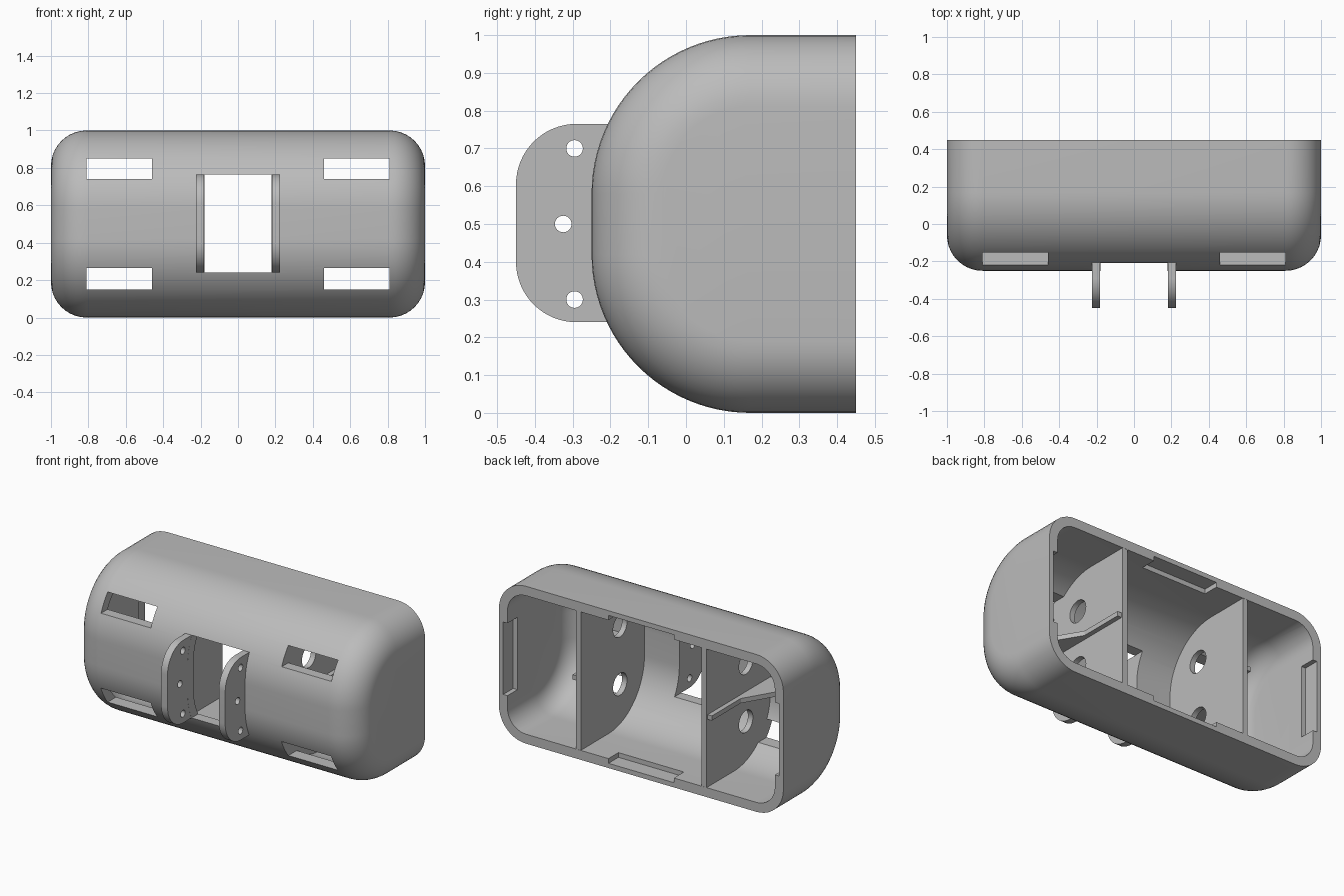
import bpy, bmesh, math
from mathutils import Vector

if "Cube" in bpy.data.objects:
    bpy.data.objects.remove(bpy.data.objects["Cube"], do_unlink=True)

grey = bpy.data.materials.new("plain_grey")
grey.use_nodes = True
grey.diffuse_color = (0.5, 0.5, 0.5, 1)
grey.node_tree.nodes["Principled BSDF"].inputs["Base Color"].default_value = (0.5, 0.5, 0.5, 1)

WALL, BACK = 0.06, 0.45
BIG, FILLET = 0.42, 0.19


def loft(name, loops):
    """Closed solid through matching loops of points."""
    bm = bmesh.new()
    rings = [[bm.verts.new(p) for p in loop] for loop in loops]
    for a, b in zip(rings, rings[1:]):
        for i in range(len(a)):
            j = (i + 1) % len(a)
            bm.faces.new((a[i], a[j], b[j], b[i]))
    bm.faces.new(rings[0])
    bm.faces.new(rings[-1])
    bmesh.ops.recalc_face_normals(bm, faces=bm.faces[:])
    mesh = bpy.data.meshes.new(name)
    bm.to_mesh(mesh)
    bm.free()
    mesh.materials.append(grey)
    obj = bpy.data.objects.new(name, mesh)
    bpy.context.collection.objects.link(obj)
    return obj


def prism_x(name, yz, x0, x1):
    return loft(name, [[(x, y, z) for y, z in yz] for x in (x0, x1)])


def box(x0, x1, y0, y1, z0, z1):
    return prism_x("cutter", [(y0, z0), (y1, z0), (y1, z1), (y0, z1)], x0, x1)


def hole(y, z, r, x0, x1, n=32):
    ring = [(y + r * math.cos(math.tau * i / n), z + r * math.sin(math.tau * i / n))
            for i in range(n)]
    return prism_x("cutter", ring, x0, x1)


def arc(cy, cz, r, a0, a1, n):
    angles = [math.radians(a0 + (a1 - a0) * i / n) for i in range(n + 1)]
    return [(cy + r * math.cos(a), cz + r * math.sin(a)) for a in angles]


def section(inset, back):
    """Side profile of the housing, shrunk by an inset."""
    r, cy = BIG - inset, BIG - 0.25
    return (arc(cy, 1 - BIG, r, 90, 180, 24) + arc(cy, BIG, r, 180, 270, 24)
            + [(back, inset), (back, 1 - inset)])


def rounded_body(name, inset, back, steps=10):
    """Profile run along x with filleted ends."""
    f, half = FILLET - inset, 1 - inset
    loops = []
    for side in (-1, 1):
        order = range(steps, -1, -1) if side < 0 else range(steps + 1)
        for i in order:
            a = math.pi / 2 * i / steps
            x = side * (half - f + f * math.sin(a))
            d = inset + f * (1 - math.cos(a))
            loops.append([(x, y, z) for y, z in section(d, back)])
    return loft(name, loops)


def cut(obj, cutters):
    bpy.context.view_layer.objects.active = obj
    for c in cutters:
        c.hide_render = True
        mod = obj.modifiers.new("cut", 'BOOLEAN')
        mod.operation = 'DIFFERENCE'
        mod.solver = 'EXACT'
        mod.object = c
        bpy.ops.object.modifier_apply(modifier=mod.name)
        bpy.data.objects.remove(c, do_unlink=True)


def finish(obj):
    bpy.ops.object.select_all(action='DESELECT')
    obj.select_set(True)
    bpy.context.view_layer.objects.active = obj
    bpy.ops.object.shade_smooth_by_angle(angle=math.radians(30))


# Hollow housing, open at the back
housing = rounded_body("housing", 0, BACK)
cutters = [rounded_body("cutter", WALL, BACK + 0.1)]
# Centre window and four front slots
cutters.append(box(-0.18, 0.18, -0.5, 0.1, 0.24, 0.765))
for s in (-1, 1):
    xs = sorted((s * 0.46, s * 0.81))
    for z0, z1 in ((0.15, 0.265), (0.74, 0.85)):
        cutters.append(box(*xs, -0.5, 0.1, z0, z1))
# Lid catch recesses inside the rim
cutters.append(box(-0.23, 0.23, 0.35, 0.6, 0.03, 0.2))
cutters.append(box(-0.23, 0.23, 0.35, 0.6, 0.8, 0.97))
cutters.append(box(0.8, 0.97, 0.35, 0.6, 0.27, 0.73))
cutters.append(box(-0.97, -0.8, 0.35, 0.6, 0.27, 0.73))
cut(housing, cutters)
finish(housing)

for s, side in ((1, "left"), (-1, "right")):
    # Divider wall with two cable holes
    divider = prism_x(side + "_divider", section(WALL - 0.01, BACK - 0.001),
                      s * 0.425, s * 0.46)
    cut(divider, [hole(0.055, z, 0.07, s * 0.3, s * 0.6) for z in (0.33, 0.7)])
    finish(divider)

    # Shelf on the outer face of the divider, widening to the front
    plan = [(0.45, 0.44), (0.49, 0.44), (0.49, 0.15), (0.7, -0.2), (0.45, -0.2)]
    finish(loft(side + "_shelf", [[(s * x, y, z) for x, y in plan] for z in (0.49, 0.52)]))

    # Front mounting lug with three screw holes
    r = 0.16
    outline = ([(-0.2, 0.765)] + arc(-0.45 + r, 0.765 - r, r, 90, 180, 16)
               + arc(-0.45 + r, 0.24 + r, r, 180, 270, 16) + [(-0.2, 0.24)])
    lug = prism_x(side + "_mounting_lug", outline, s * 0.1805, s * 0.225)
    cut(lug, [hole(y, z, 0.022, s * 0.1, s * 0.3, 24)
              for y, z in ((-0.295, 0.3), (-0.325, 0.5), (-0.295, 0.7))])
    finish(lug)
